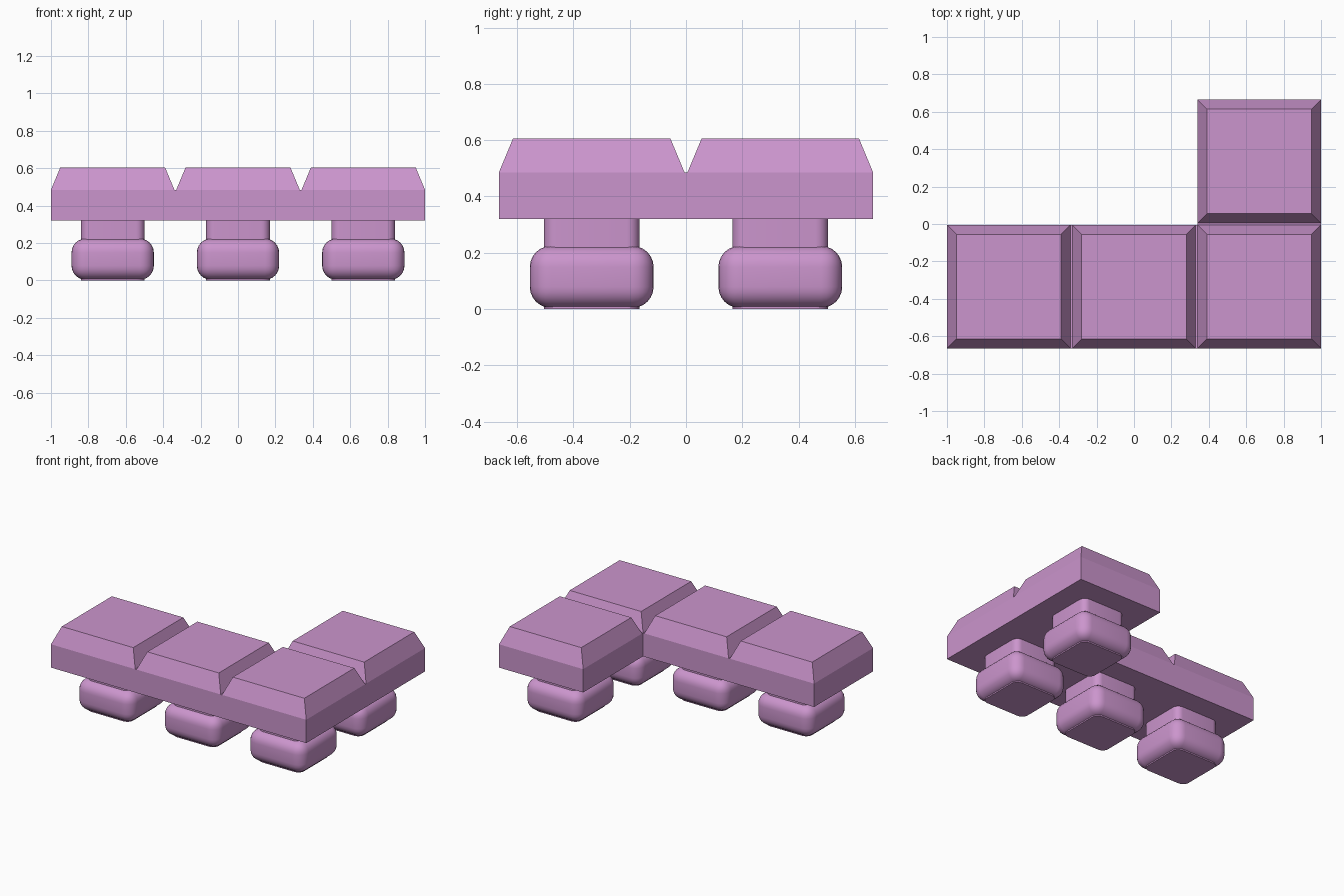
import bpy
import bmesh

if "Cube" in bpy.data.objects:
    bpy.data.objects.remove(bpy.data.objects["Cube"])

PITCH = 0.67          # distance between tile centres
HALF = 0.33           # half width of a tile
Z_BASE, Z_GROOVE, Z_TOP = 0.32, 0.485, 0.605
TILES = [(-PITCH, -PITCH / 2), (0, -PITCH / 2), (PITCH, -PITCH / 2), (PITCH, PITCH / 2)]

mauve = bpy.data.materials.new("mauve plastic")
mauve.diffuse_color = (0.60, 0.30, 0.61, 1)
mauve.use_nodes = True
mauve.node_tree.nodes["Principled BSDF"].inputs["Base Color"].default_value = mauve.diffuse_color


def finish(bm, name):
    bmesh.ops.recalc_face_normals(bm, faces=bm.faces)
    mesh = bpy.data.meshes.new(name)
    bm.to_mesh(mesh)
    bm.free()
    mesh.materials.append(mauve)
    obj = bpy.data.objects.new(name, mesh)
    bpy.context.collection.objects.link(obj)
    return obj


def box(name, x, y, half, z0, z1, radius, upright_only=False):
    """Square block with rounded edges."""
    bm = bmesh.new()
    bmesh.ops.create_cube(bm, size=1)
    for v in bm.verts:
        v.co = (x + v.co.x * 2 * half, y + v.co.y * 2 * half, z0 + (v.co.z + 0.5) * (z1 - z0))
    edges = [e for e in bm.edges
             if not upright_only or abs(e.verts[0].co.z - e.verts[1].co.z) > 0.01]
    bmesh.ops.bevel(bm, geom=edges, offset=radius, offset_type='OFFSET',
                    segments=6, profile=0.5, affect='EDGES')
    obj = finish(bm, name)
    bpy.ops.object.select_all(action='DESELECT')
    obj.select_set(True)
    bpy.context.view_layer.objects.active = obj
    bpy.ops.object.shade_smooth_by_angle(angle=0.6)
    return obj


# L-shaped slab
inner_x = PITCH - HALF
y_end = PITCH / 2 + HALF
outline = [(-1, -y_end), (1, -y_end), (1, y_end), (inner_x, y_end), (inner_x, -0.005), (-1, -0.005)]
bm = bmesh.new()
face = bm.faces.new([bm.verts.new((x, y, Z_BASE)) for x, y in outline])
new = bmesh.ops.extrude_face_region(bm, geom=[face])["geom"]
bmesh.ops.translate(bm, vec=(0, 0, Z_GROOVE - Z_BASE),
                    verts=[g for g in new if isinstance(g, bmesh.types.BMVert)])
finish(bm, "slab")

for i, (x, y) in enumerate(TILES, 1):
    # Chamfered tile top
    bm = bmesh.new()
    bmesh.ops.create_cube(bm, size=2)
    for v in bm.verts:
        half = 0.28 if v.co.z > 0 else HALF
        v.co = (x + v.co.x * half, y + v.co.y * half, Z_TOP if v.co.z > 0 else Z_GROOVE)
    finish(bm, f"tile_top_{i}")

    # Stem and rounded foot
    box(f"stem_{i}", x, y, 0.17, 0.0, Z_BASE + 0.01, 0.045, upright_only=True)
    box(f"foot_{i}", x, y, 0.22, 0.004, 0.224, 0.075)
